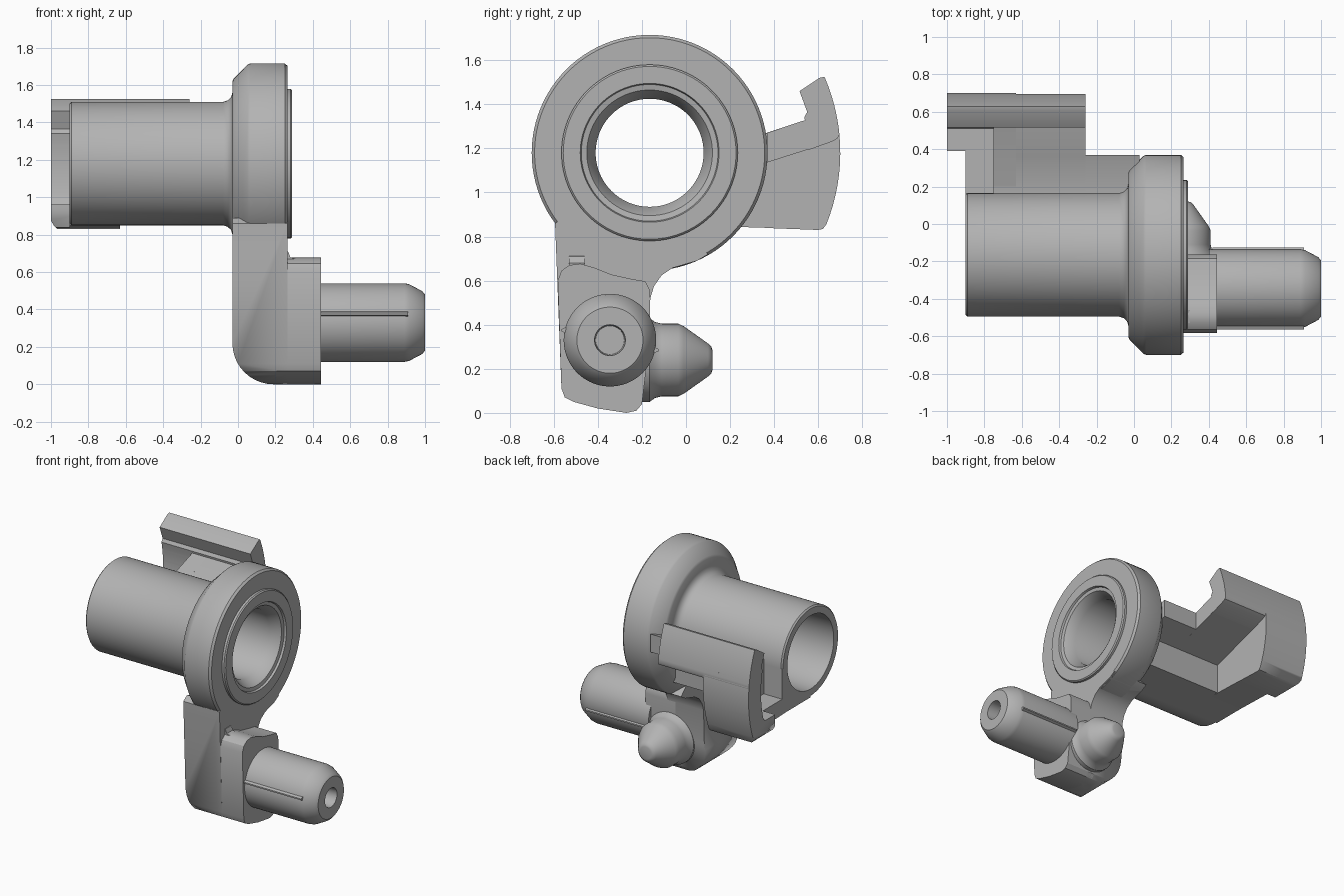
import bpy
import bmesh
from math import sin, cos, radians, tau
from mathutils import Vector

if "Cube" in bpy.data.objects:
    bpy.data.objects.remove(bpy.data.objects["Cube"], do_unlink=True)

GREY = (0.45, 0.45, 0.45, 1)
mat = bpy.data.materials.new("plain grey")
mat.use_nodes = True
mat.diffuse_color = GREY
bsdf = mat.node_tree.nodes["Principled BSDF"]
bsdf.inputs["Base Color"].default_value = GREY
bsdf.inputs["Roughness"].default_value = 0.6

CY, CZ = -0.165, 1.18      # barrel axis
PY, PZ = -0.345, 0.33      # pin axis


def finish(bm, name):
    bmesh.ops.remove_doubles(bm, verts=bm.verts, dist=0.0002)
    bmesh.ops.recalc_face_normals(bm, faces=bm.faces)
    mesh = bpy.data.meshes.new(name)
    bm.to_mesh(mesh)
    bm.free()
    mesh.materials.append(mat)
    ob = bpy.data.objects.new(name, mesh)
    bpy.context.collection.objects.link(ob)
    bpy.ops.object.select_all(action="DESELECT")
    bpy.context.view_layer.objects.active = ob
    ob.select_set(True)
    bpy.ops.object.shade_smooth_by_angle(angle=radians(32))
    return ob


def prism(name, pts, a, b, axis="x"):
    """Extrude a (y, z) profile along x, or an (x, z) profile along y."""
    bm = bmesh.new()
    vs = [bm.verts.new((a, u, v) if axis == "x" else (u, a, v)) for u, v in pts]
    face = bm.faces.new(vs)
    new = bmesh.ops.extrude_face_region(bm, geom=[face])["geom"]
    shift = Vector((b - a, 0, 0)) if axis == "x" else Vector((0, b - a, 0))
    bmesh.ops.translate(bm, vec=shift,
                        verts=[g for g in new if isinstance(g, bmesh.types.BMVert)])
    return finish(bm, name)


def lathe(name, profile, origin, axis="x", closed=False, steps=72):
    """Spin an (along, radius) profile round an axis."""
    bm = bmesh.new()
    place = (lambda t, r: (t, r, 0)) if axis == "x" else (lambda t, r: (r, t, 0))
    vs = [bm.verts.new(place(t, r)) for t, r in profile]
    es = [bm.edges.new(p) for p in zip(vs, vs[1:])]
    if closed:
        es.append(bm.edges.new((vs[-1], vs[0])))
    bmesh.ops.spin(bm, geom=vs + es, cent=(0, 0, 0), angle=tau, steps=steps,
                   axis=(1, 0, 0) if axis == "x" else (0, 1, 0))
    bmesh.ops.translate(bm, vec=origin, verts=bm.verts)
    return finish(bm, name)


def arc(cu, cv, r, a0, a1, n=10):
    angles = [radians(a0 + (a1 - a0) * i / n) for i in range(n + 1)]
    return [(cu + r * cos(t), cv + r * sin(t)) for t in angles]


def clip(ob, cutter):
    mod = ob.modifiers.new("clip", "BOOLEAN")
    mod.operation, mod.solver, mod.object = "INTERSECT", "EXACT", cutter
    cutter.hide_render = True
    cutter.hide_set(True)
    cutter.display_type = "WIRE"


# Barrel, flange and raised ring in one turned part
lathe("barrel_and_flange", [
    (-0.9, 0.27), (-0.9, 0.32), (-0.89, 0.33), (-0.08, 0.33), (-0.055, 0.338),
    (-0.037, 0.355), (-0.03, 0.38), (-0.03, 0.44), (-0.022, 0.456),
    (0.05, 0.528), (0.065, 0.535), (0.25, 0.535), (0.265, 0.522),
    (0.265, 0.4), (0.282, 0.4), (0.29, 0.392), (0.29, 0.315), (0.275, 0.31),
    (0.27, 0.285), (0.2, 0.245)], (0, CY, CZ), closed=True, steps=96)

# Square corner below the barrel
prism("barrel_corner", [(CY, 0.848), (0.165, 0.848), (0.165, CZ)]
      + arc(CY, CZ, 0.3, 0, -90), -0.9, 0.0)

# Lever arm with a rounded lower back corner
right_edge = [(-0.27, 0.0), (-0.225, 0.01), (-0.2, 0.04), (-0.168, 0.3),
              (-0.162, 0.52)]
left_edge = [(-0.565, 0.11), (-0.55, 0.07), (-0.51, 0.05), (-0.4, 0.02)]
arm = prism("lever_arm", right_edge + [
    (-0.145, 0.575), (-0.11, 0.625), (-0.06, 0.658), (0.05, 0.69), (0.1, 0.72),
    (0.0, 0.82), (-0.35, 0.82), (-0.55, 0.89), (-0.594, 0.86)] + left_edge,
    -0.03, 0.265)
clip(arm, prism("arm_cutter", arc(0.19, 0.22, 0.22, 180, 270)
                + [(0.5, 0), (0.5, 1.2), (-0.03, 1.2)], -1, 1, "y"))

# Thick foot carrying the pin, with its wavy top
prism("foot", right_edge + [
    (-0.165, 0.56), (-0.185, 0.597), (-0.25, 0.608), (-0.34, 0.628),
    (-0.42, 0.66), (-0.48, 0.677), (-0.53, 0.67), (-0.565, 0.645),
    (-0.582, 0.6)] + left_edge, 0.2, 0.443)
prism("foot_fillet", [(0.25, 0.6), (0.32, 0.6), (0.3, 0.672), (0.28, 0.68),
                      (0.268, 0.71), (0.25, 0.72)], -0.53, -0.46, "y")

# Pin with a blind hole and two crush ribs
lathe("pin", [(0.4, 0), (0.4, 0.21), (0.89, 0.21), (0.915, 0.205),
              (0.985, 0.168), (1.0, 0.15), (1.0, 0.07), (0.9, 0.065), (0.9, 0)],
      (0, PY, PZ))
for side, name in ((-1, "front_rib"), (1, "back_rib")):
    y, z = PY + side * 0.2, PZ - side * 0.045
    prism(name, [(y, z - 0.014), (y + side * 0.02, z - 0.005),
                 (y + side * 0.02, z + 0.005), (y, z + 0.014)], 0.42, 0.91)

# Pointed stud on the back of the foot
lathe("stud", [(-0.25, 0), (-0.25, 0.19), (-0.165, 0.19), (-0.14, 0.172),
               (-0.11, 0.165), (-0.035, 0.165), (-0.01, 0.153), (0.1, 0.075),
               (0.115, 0.06), (0.12, 0.045), (0.12, 0)], (0.245, 0, 0.24), "y")

# Hooked upper wall
R_OUT, R_IN = 0.865, 0.72
prism("hook_wall", arc(CY, CZ, R_OUT, 5.5, 23.5)
      + [(0.605, 1.52), (0.515, 1.46), (0.55, 1.365)]
      + arc(CY, CZ, R_IN, 13, 1, 5) + [(0.66, 1.23), (0.688, 1.245)], -1, -0.26)

# Sloped slab from the barrel to the hook, and to the flange
prism("upper_slab", [(0.13, 1.06), (0.6, 1.21), (0.6, 1.34), (0.53, 1.325),
                     (0.36, 1.268), (0.2, 1.215), (0.13, 1.215)], -0.75, -0.26)
prism("inner_slab", [(0.13, 1.06), (0.37, 1.137), (0.37, 1.27), (0.2, 1.215),
                     (0.13, 1.215)], -0.3, 0.03)

# Lower wall, its ledge, and the clipped outer corner
lower = prism("lower_wall", [(0.39, 0.838), (0.6, 0.83), (0.622, 0.835)]
              + arc(CY, CZ, R_OUT, -22, 9) + arc(CY, CZ, R_IN, 9, -16)
              + [(0.51, 0.96), (0.39, 0.96)], -1, -0.63)
clip(lower, prism("wall_cutter", [(-1.0, 0.875), (-0.985, 0.85), (-0.955, 0.82),
                                  (-0.5, 0.82), (-0.5, 1.5), (-1.0, 1.5)],
                  0, 1, "y"))

# Floor under the channel and upright web beside it
prism("floor", [(0.1, 0.848), (0.55, 0.834), (0.55, 0.96), (0.15, 0.96)],
      -0.9, -0.63)
prism("web", [(0.13, 0.848), (0.58, 0.832), (0.6, 1.3), (0.53, 1.325),
              (0.2, 1.215), (0.13, 1.2)], -0.75, -0.63)
